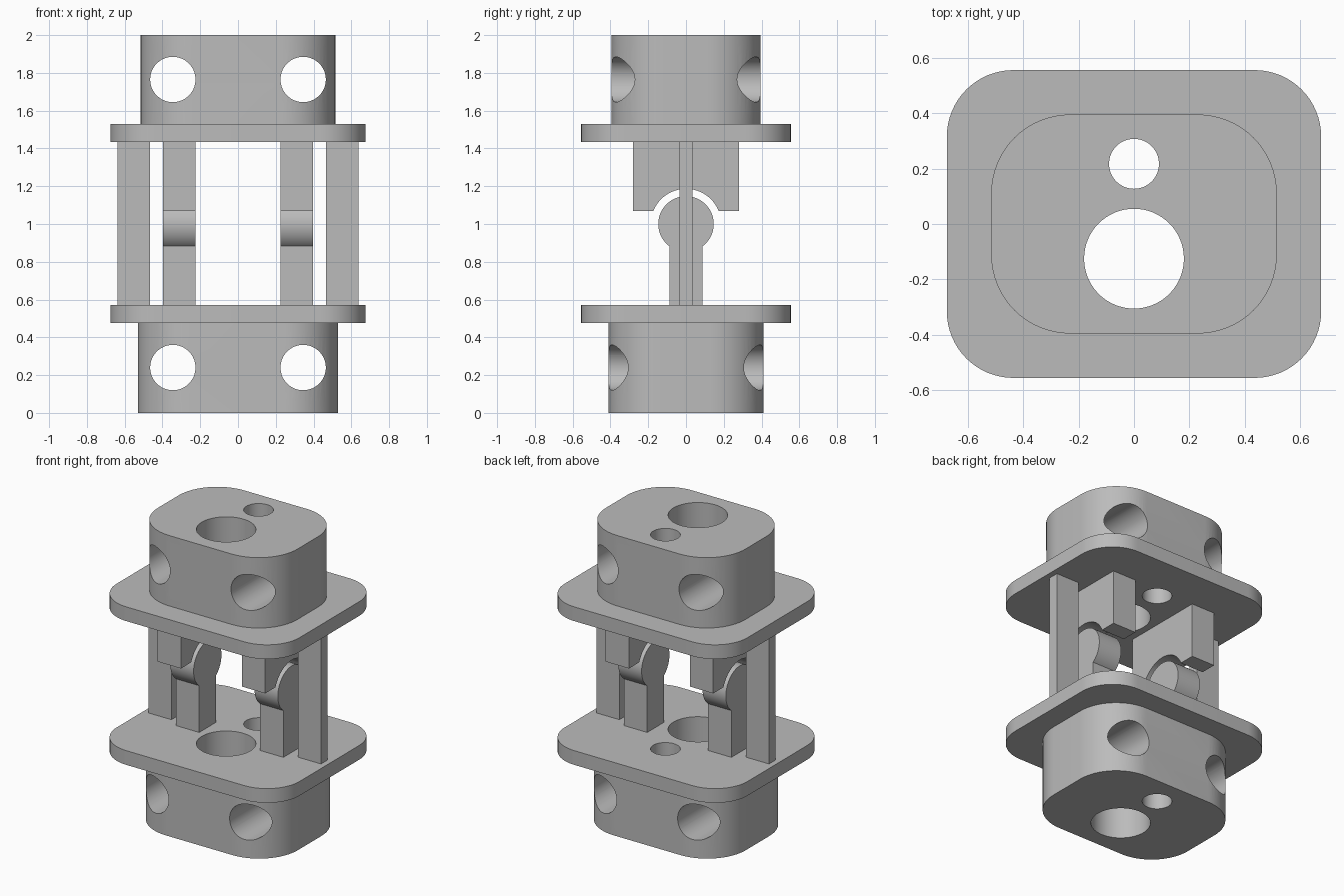
import bpy
import bmesh
from math import sin, cos, pi, asin, sqrt
from mathutils import Vector

cube = bpy.data.objects.get("Cube")
if cube:
    bpy.data.objects.remove(cube, do_unlink=True)

grey = bpy.data.materials.new("plain grey")
grey.use_nodes = True
COLOUR = (0.5, 0.5, 0.5, 1)
grey.diffuse_color = COLOUR
grey.node_tree.nodes["Principled BSDF"].inputs["Base Color"].default_value = COLOUR


def arc(cx, cy, r, start, end, steps):
    """Points along a circular arc, ends included."""
    angles = [start + (end - start) * i / steps for i in range(steps + 1)]
    return [(cx + r * cos(a), cy + r * sin(a)) for a in angles]


def rounded_rect(hx, hy, r):
    points = []
    for k, (sx, sy) in enumerate([(1, 1), (-1, 1), (-1, -1), (1, -1)]):
        points += arc(sx * (hx - r), sy * (hy - r), r, k * pi / 2, (k + 1) * pi / 2, 16)
    return points


def prism(name, outline, axis, lo, hi):
    """Extrude a closed 2D outline along the given axis."""
    place = {"X": lambda a, b: (lo, a, b),
             "Y": lambda a, b: (a, lo, b),
             "Z": lambda a, b: (a, b, lo)}[axis]
    step = Vector([(hi - lo) * (axis == k) for k in "XYZ"])
    bm = bmesh.new()
    face = bm.faces.new([bm.verts.new(place(a, b)) for a, b in outline])
    top = bmesh.ops.extrude_face_region(bm, geom=[face])["geom"]
    bmesh.ops.translate(bm, vec=step, verts=[v for v in top if isinstance(v, bmesh.types.BMVert)])
    bmesh.ops.recalc_face_normals(bm, faces=bm.faces)
    mesh = bpy.data.meshes.new(name)
    bm.to_mesh(mesh)
    bm.free()
    mesh.materials.append(grey)
    obj = bpy.data.objects.new(name, mesh)
    bpy.context.collection.objects.link(obj)
    return obj


def drill(axis, cx, cy, r, lo, hi):
    return prism("drill_cutter", arc(cx, cy, r, 0, 2 * pi, 64)[:-1], axis, lo, hi)


def cut(obj, cutters):
    bpy.context.view_layer.objects.active = obj
    for cutter in cutters:
        mod = obj.modifiers.new("hole", "BOOLEAN")
        mod.operation = "DIFFERENCE"
        mod.solver = "EXACT"
        mod.object = cutter
        bpy.ops.object.modifier_apply(modifier=mod.name)


parts = []

# Vertical shafts run through both blocks and both plates
shafts = [drill("Z", 0, -0.125, 0.18, -0.5, 2.5), drill("Z", 0, 0.217, 0.09, -0.5, 2.5)]
cutters = list(shafts)

# End blocks, each with a pair of front-to-back holes
for name, hx, hy, lo, hi, hole_z in [("lower_block", 0.53, 0.41, 0, 0.475, 0.24),
                                     ("upper_block", 0.515, 0.395, 1.53, 2, 1.765)]:
    block = prism(name, rounded_rect(hx, hy, 0.285), "Z", lo, hi)
    cross = [drill("Y", s * 0.345, hole_z, 0.12, -1, 1) for s in (-1, 1)]
    cut(block, shafts + cross)
    cutters += cross
    parts.append(block)

# Flange plates
for name, lo, hi in [("lower_plate", 0.475, 0.57), ("upper_plate", 1.435, 1.53)]:
    plate = prism(name, rounded_rect(0.675, 0.555, 0.24), "Z", lo, hi)
    cut(plate, shafts)
    parts.append(plate)

# Side outlines of the hinge, in y and z
LOW, HIGH, PIVOT = 0.57, 1.435, 1.0
BALL, STEM = 0.147, 0.088
CUP, CUP_Z, CUP_HALF = 0.186, 1.07, 0.28
neck = asin(sqrt(BALL ** 2 - STEM ** 2) / BALL)
rim = asin((CUP_Z - PIVOT) / CUP)
knuckle = [(-STEM, LOW), (STEM, LOW)] + arc(0, PIVOT, BALL, -neck, pi + neck, 56)
socket = ([(CUP_HALF, CUP_Z), (CUP_HALF, HIGH), (-CUP_HALF, HIGH), (-CUP_HALF, CUP_Z)]
          + arc(0, PIVOT, CUP, pi - rim, rim, 40))
strip = [(-0.035, LOW), (0.035, LOW), (0.035, HIGH), (-0.035, HIGH)]

# Hinges and thin outer posts on both sides
for side, s in [("left", 1), ("right", -1)]:
    for name, outline, near, far in [("knuckle", knuckle, 0.225, 0.397),
                                     ("socket", socket, 0.225, 0.397),
                                     ("post", strip, 0.467, 0.638)]:
        parts.append(prism(f"{side}_{name}", outline, "X", s * near, s * far))

for cutter in cutters:
    bpy.data.objects.remove(cutter, do_unlink=True)

# Smooth the curved walls, keep the edges sharp
bpy.ops.object.select_all(action="DESELECT")
for part in parts:
    part.select_set(True)
bpy.context.view_layer.objects.active = parts[0]
bpy.ops.object.shade_smooth_by_angle(angle=pi / 6)
